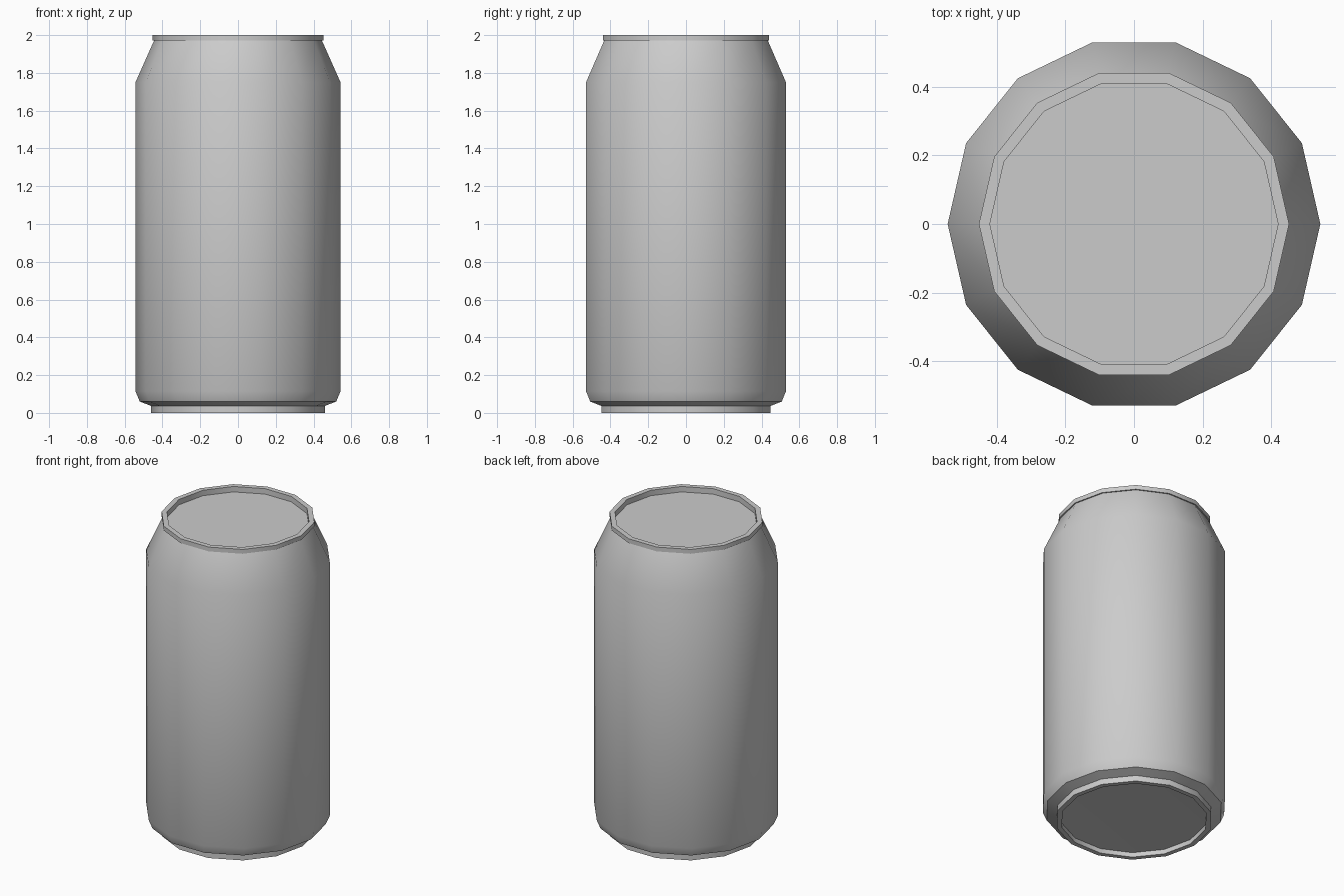
import bpy, bmesh, math

if "Cube" in bpy.data.objects:
    bpy.data.objects.remove(bpy.data.objects["Cube"])

SIDES = 14


def lathe(name, profile, cap_start=None, cap_end=None):
    """Spin (radius, z) points round z; caps are centre heights."""
    bm = bmesh.new()
    rings = []
    for r, z in profile:
        rings.append([bm.verts.new((r * math.cos(math.tau * i / SIDES),
                                    r * math.sin(math.tau * i / SIDES), z))
                      for i in range(SIDES)])
    for a, b in zip(rings, rings[1:]):
        for i in range(SIDES):
            j = (i + 1) % SIDES
            bm.faces.new((a[i], a[j], b[j], b[i]))
    for ring, z in ((rings[0], cap_start), (rings[-1], cap_end)):
        if z is not None:
            c = bm.verts.new((0, 0, z))
            for i in range(SIDES):
                bm.faces.new((ring[i], ring[(i + 1) % SIDES], c))
    bmesh.ops.recalc_face_normals(bm, faces=bm.faces)
    mesh = bpy.data.meshes.new(name)
    bm.to_mesh(mesh)
    bm.free()
    ob = bpy.data.objects.new(name, mesh)
    bpy.context.collection.objects.link(ob)
    bpy.ops.object.select_all(action='DESELECT')
    ob.select_set(True)
    bpy.context.view_layer.objects.active = ob
    bpy.ops.object.shade_smooth_by_angle(angle=math.radians(30))
    return ob


# Whole can: recessed base, foot ring, body, sloped neck, rim, recessed lid
lathe("can_body", [
    (0.43, 0.03), (0.43, 0.0),                   # base recess
    (0.46, 0.0), (0.46, 0.037),                  # foot ring
    (0.52, 0.06), (0.543, 0.115),                # lower bevel
    (0.543, 1.75), (0.444, 1.972),               # wall and neck
    (0.452, 1.972), (0.452, 2.0),                # rim
    (0.42, 2.0), (0.42, 1.965),                  # lid recess
], cap_start=0.04, cap_end=1.965)
